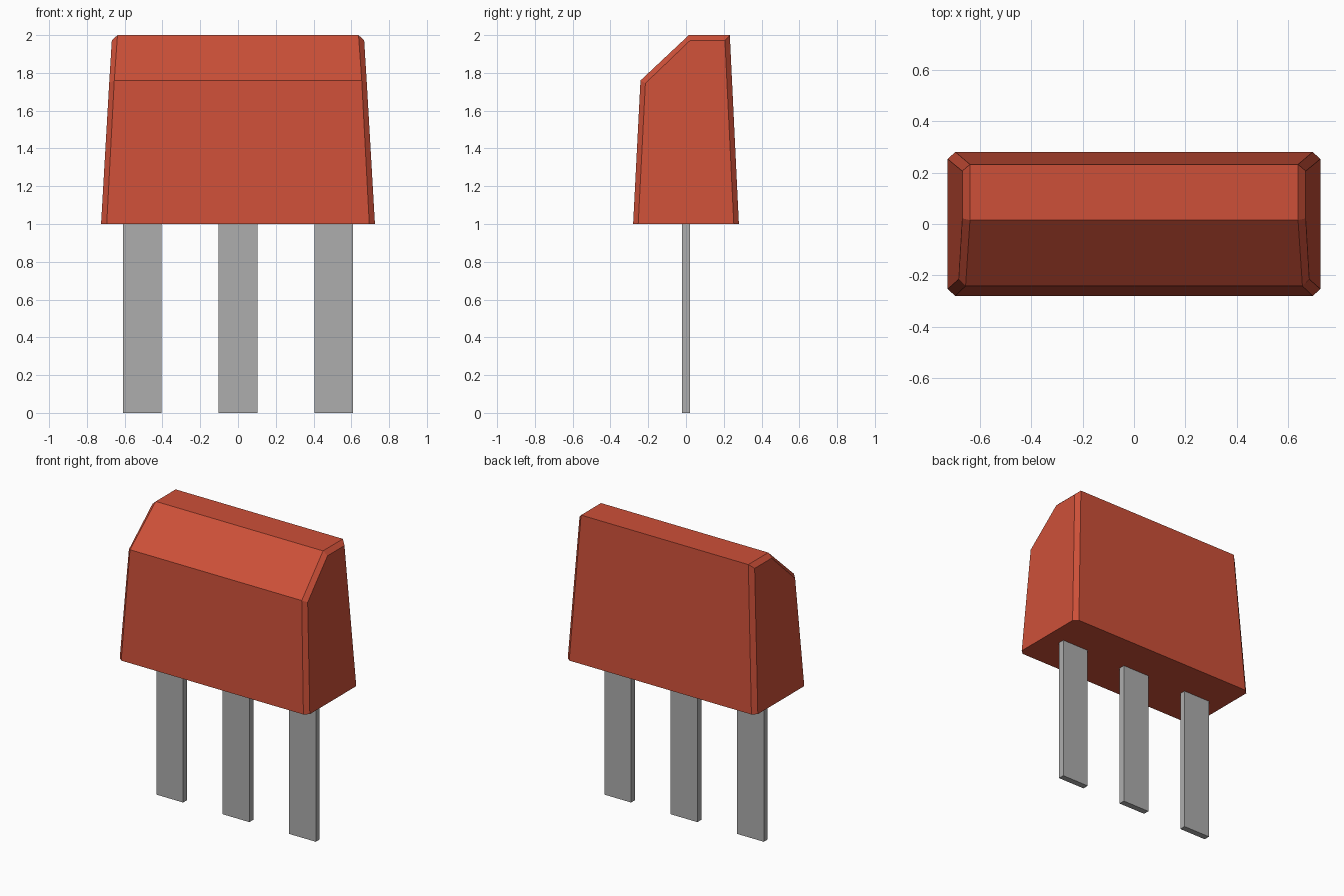
import bpy
import bmesh

cube = bpy.data.objects.get("Cube")
if cube:
    bpy.data.objects.remove(cube, do_unlink=True)


def material(name, rgb):
    mat = bpy.data.materials.new(name)
    mat.use_nodes = True
    mat.diffuse_color = (*rgb, 1)
    mat.node_tree.nodes["Principled BSDF"].inputs["Base Color"].default_value = (*rgb, 1)
    return mat


def add_object(name, bm, mat):
    bmesh.ops.recalc_face_normals(bm, faces=bm.faces[:])
    mesh = bpy.data.meshes.new(name)
    bm.to_mesh(mesh)
    bm.free()
    mesh.materials.append(mat)
    obj = bpy.data.objects.new(name, mesh)
    bpy.context.collection.objects.link(obj)
    return obj


red = material("red_plastic", (0.61, 0.08, 0.04))
grey = material("grey_metal", (0.42, 0.42, 0.42))

# Side profiles as (half width, y, z): the edge of the long faces, and the inset end face
rim = [(0.695, -0.28, 1.0), (0.655, -0.241, 1.76), (0.638, 0.015, 2.0),
       (0.638, 0.232, 2.0), (0.695, 0.28, 1.0)]
end = [(0.725, -0.253, 1.0), (0.682, -0.215, 1.745), (0.668, 0.022, 1.972),
       (0.668, 0.206, 1.972), (0.725, 0.253, 1.0)]

# Tapered body: bridge four profile loops from right end to left end
bm = bmesh.new()
loops = [[bm.verts.new((side * x, y, z)) for x, y, z in profile]
         for side, profile in ((-1, end), (-1, rim), (1, rim), (1, end))]
for a, b in zip(loops, loops[1:]):
    for i in range(4):
        bm.faces.new((a[i], a[i + 1], b[i + 1], b[i]))
bm.faces.new(loops[0])
bm.faces.new(loops[3])

# Single flat underside
bm.faces.new([l[0] for l in loops] + [l[4] for l in reversed(loops)])
add_object("body", bm, red)

# Three flat leads
for name, x in (("right_lead", -0.506), ("middle_lead", 0), ("left_lead", 0.506)):
    bm = bmesh.new()
    bmesh.ops.create_cube(bm, size=1)
    bmesh.ops.scale(bm, vec=(0.204, 0.042, 1.0), verts=bm.verts[:])
    bmesh.ops.translate(bm, vec=(x, 0, 0.5), verts=bm.verts[:])
    add_object(name, bm, grey)
